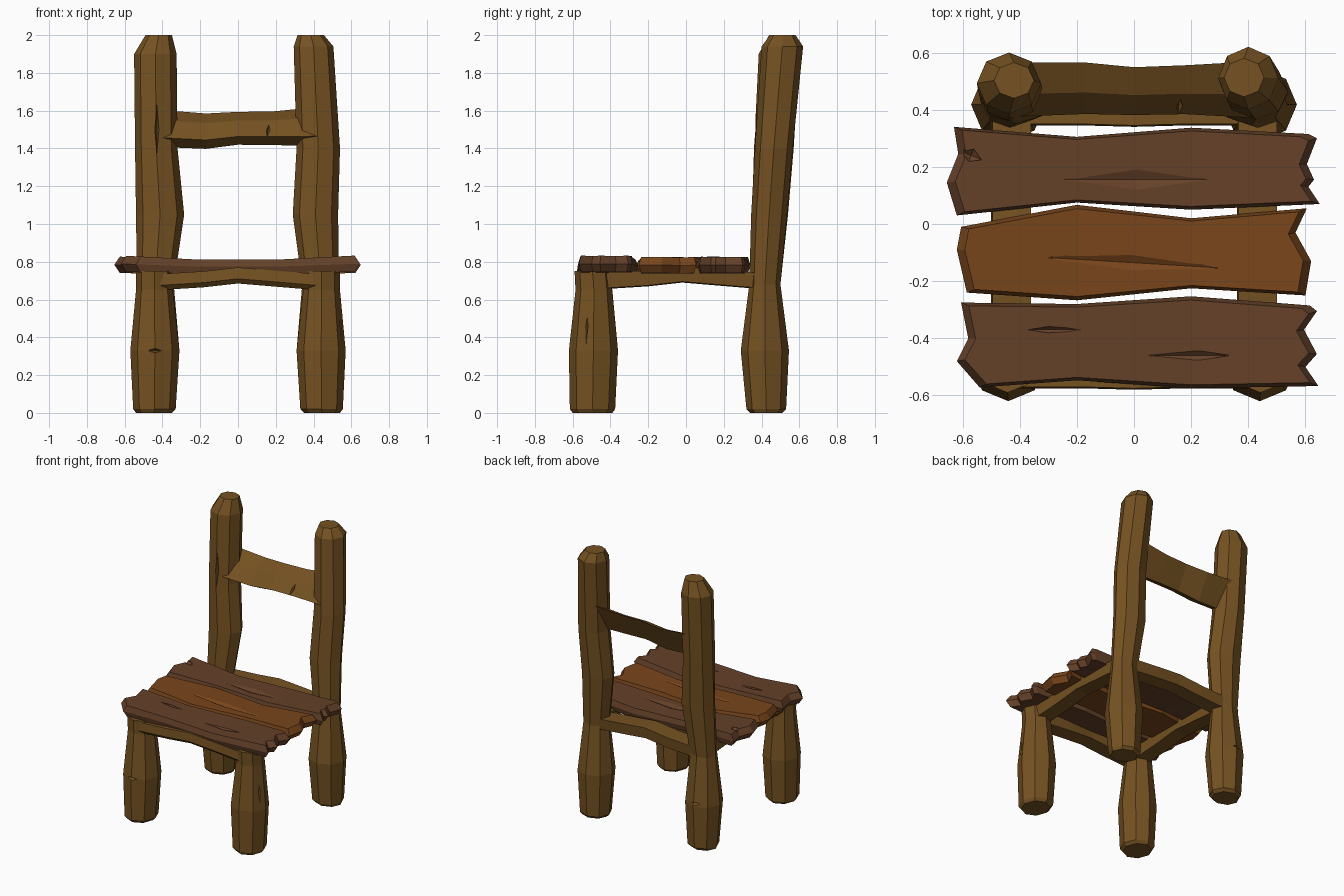
import bpy, bmesh, math
from mathutils import Matrix, Vector, Euler

if "Cube" in bpy.data.objects:
    bpy.data.objects.remove(bpy.data.objects["Cube"])


def material(name, rgb):
    m = bpy.data.materials.new(name)
    m.diffuse_color = (*rgb, 1)
    m.use_nodes = True
    m.node_tree.nodes["Principled BSDF"].inputs["Base Color"].default_value = m.diffuse_color
    return m


LOG = material("log_wood", (0.18, 0.085, 0.016))
PLANK = material("plank_wood", (0.13, 0.053, 0.022))
PLANK_MID = material("plank_wood_warm", (0.19, 0.06, 0.011))


def finish(name, bm, mat=None):
    bmesh.ops.recalc_face_normals(bm, faces=bm.faces)
    me = bpy.data.meshes.new(name)
    bm.to_mesh(me)
    bm.free()
    ob = bpy.data.objects.new(name, me)
    bpy.context.collection.objects.link(ob)
    if mat:
        me.materials.append(mat)
    return ob


def loft(name, rings, mat):
    """Skin a list of point rings and cap both ends."""
    bm = bmesh.new()
    loops = [[bm.verts.new(p) for p in ring] for ring in rings]
    n = len(loops[0])
    for a, b in zip(loops, loops[1:]):
        for i in range(n):
            j = (i + 1) % n
            bm.faces.new((a[i], a[j], b[j], b[i]))
    bm.faces.new(loops[0])
    bm.faces.new(loops[-1])
    return finish(name, bm, mat)


def log(name, sections, flip=1):
    """Eight-sided upright log from (z, x min, x max, y min, y max) sections."""
    rings = []
    for z, x0, x1, y0, y1 in sections:
        cx, cy, rx, ry = (x0 + x1) / 2, (y0 + y1) / 2, (x1 - x0) / 2, (y1 - y0) / 2
        rings.append([(flip * (cx + rx * math.cos(i * math.pi / 4)),
                       cy + ry * math.sin(i * math.pi / 4), z) for i in range(8)])
    return loft(name, rings, LOG)


def crack(ob, centre, size, rot=(0, 0, 0)):
    """Carve a diamond-shaped split into the surface."""
    bm = bmesh.new()
    m = Matrix.Translation(centre) @ Euler(rot).to_matrix().to_4x4() @ Matrix.Diagonal((*size, 1))
    bmesh.ops.create_uvsphere(bm, u_segments=4, v_segments=2, radius=1, matrix=m)
    cutter = finish("crack_cutter", bm)
    cutter.hide_render = True
    mod = ob.modifiers.new("crack", 'BOOLEAN')
    mod.operation = 'DIFFERENCE'
    mod.object = cutter
    bpy.context.view_layer.objects.active = ob
    bpy.ops.object.modifier_apply(modifier=mod.name)
    bpy.data.objects.remove(cutter)


# Front legs
front = [(0, -.54, -.35, -.60, -.39), (.02, -.555, -.33, -.615, -.375),
         (.33, -.57, -.31, -.62, -.36), (.65, -.54, -.345, -.585, -.39),
         (.75, -.54, -.345, -.59, -.40)]
front_left = log("front_leg_left", front)
front_right = log("front_leg_right", front, -1)
crack(front_left, (-.44, -.613, .33), (.045, .04, .012))
crack(front_right, (.555, -.53, .46), (.03, .012, .11), (0, 0, -.4))

# Back posts, leaning backward, with chamfered tops
foot = [(0, -.54, -.35, .34, .51), (.02, -.55, -.33, .32, .53),
        (.33, -.57, -.31, .29, .545), (.68, -.535, -.34, .335, .50)]
back_left = log("back_post_left", foot + [
    (1.05, -.54, -.285, .35, .54), (1.4, -.545, -.32, .36, .57),
    (1.9, -.55, -.325, .385, .60), (2, -.49, -.35, .44, .565)])
back_right = log("back_post_right", foot + [
    (1.05, -.53, -.29, .345, .535), (1.4, -.54, -.31, .365, .565),
    (1.94, -.505, -.295, .40, .62), (2, -.455, -.315, .445, .58)], -1)
crack(back_left, (-.43, .372, 1.5), (.012, .03, .16), (-.05, 0, 0))
crack(back_left, (-.46, .54, .35), (.05, .03, .012))


def rail(name, stations, section, along_y=False):
    """Four-sided beam: stations are (u, across, z, scale)."""
    rings = []
    for u, c, z, s in stations:
        ring = [(c + a * s, z + h * s) for a, h in section]
        rings.append([(p, u, q) if along_y else (u, p, q) for p, q in ring])
    return loft(name, rings, LOG)


# Tilted back rest rail
rest = rail("backrest_rail",
            [(-.42, .47, 1.51, 1.05), (-.17, .475, 1.495, 1), (0, .465, 1.51, .93),
             (.18, .47, 1.51, .95), (.42, .47, 1.52, 1.1)],
            [(-.09, -.05), (0, -.097), (.09, .09), (-.015, .04)])
crack(rest, (-.11, .42, 1.535), (.13, .012, .012))
crack(rest, (.16, .41, 1.50), (.012, .025, .05), (-.6, .15, 0))

# Frame rails under the seat
beam = [(-.07, -.02), (-.045, -.045), (.06, -.04), (.07, .04), (-.065, .04)]
arch = [(-.42, .70), (-.18, .715), (0, .735), (.18, .72), (.42, .70)]
for label, y, f in (("front", -.505, 1), ("back", .415, 1)):
    rail("seat_rail_" + label,
         [(u, y - .005 * (u == 0), z - .005, f) for u, z in arch], beam)
for label, x in (("left", -.43), ("right", .43)):
    rail("seat_rail_" + label,
         [(u - .02, x, z, 1) for u, z in arch], beam, True)


# Seat planks with ragged, wedge-shaped ends
def plank(name, outline, mat, lift=0):
    cy = sum(p[1] for p in outline) / len(outline)
    bm = bmesh.new()
    loops = []
    for sx, sy, dz in ((.955, .92, -.037), (1, 1, 0), (.955, .92, .037)):
        loop = []
        for x, y in outline:
            sag = max(0, abs(x) - .2) / .4
            k = sx if abs(x) > .3 else 1
            z = .768 + lift + .014 * sag + dz * (1 + .15 * sag)
            loop.append(bm.verts.new((x * k, cy + (y - cy) * sy, z)))
        loops.append(loop)
    n = len(outline)
    for a, b in zip(loops, loops[1:]):
        for i in range(n):
            j = (i + 1) % n
            bm.faces.new((a[i], a[j], b[j], b[i]))
    # top and bottom faces, split where the plank bends
    for loop in (loops[0], loops[2]):
        bm.faces.new(loop)
        for bend in (-.2, .2):
            pair = [v for v in loop if abs(v.co.x - bend) < .001]
            bmesh.ops.connect_verts(bm, verts=pair)
    return finish(name, bm, mat)


back = plank("seat_plank_back", [
    (-.63, .34), (-.2, .305), (.2, .337), (.61, .315), (.64, .30), (.605, .21), (.63, .155),
    (.61, .13), (.65, .07), (.2, .05), (-.2, .075), (-.62, .03), (-.655, .145), (-.615, .245)], PLANK)
middle = plank("seat_plank_middle", [
    (-.605, -.01), (-.2, .067), (.2, .02), (.605, .055), (.565, -.03), (.62, -.13),
    (.6, -.25), (.2, -.225), (-.2, -.267), (-.585, -.24), (-.62, -.09)], PLANK_MID)
front_plank = plank("seat_plank_front", [
    (-.605, -.275), (-.2, -.28), (.2, -.253), (.615, -.285), (.64, -.305), (.595, -.37),
    (.64, -.455), (.6, -.5), (.645, -.567), (.2, -.575), (-.2, -.547), (-.54, -.572),
    (-.62, -.48), (-.58, -.40)], PLANK, .006)
crack(back, (.01, .155, .807), (.27, .04, .018))
crack(back, (-.57, .24, .82), (.045, .03, .02), (0, 0, -.4))
crack(middle, (-.01, -.135, .807), (.36, .03, .018), (0, 0, -.06))
crack(front_plank, (-.30, -.37, .813), (.13, .014, .015))
crack(front_plank, (.21, -.46, .813), (.19, .018, .015))
